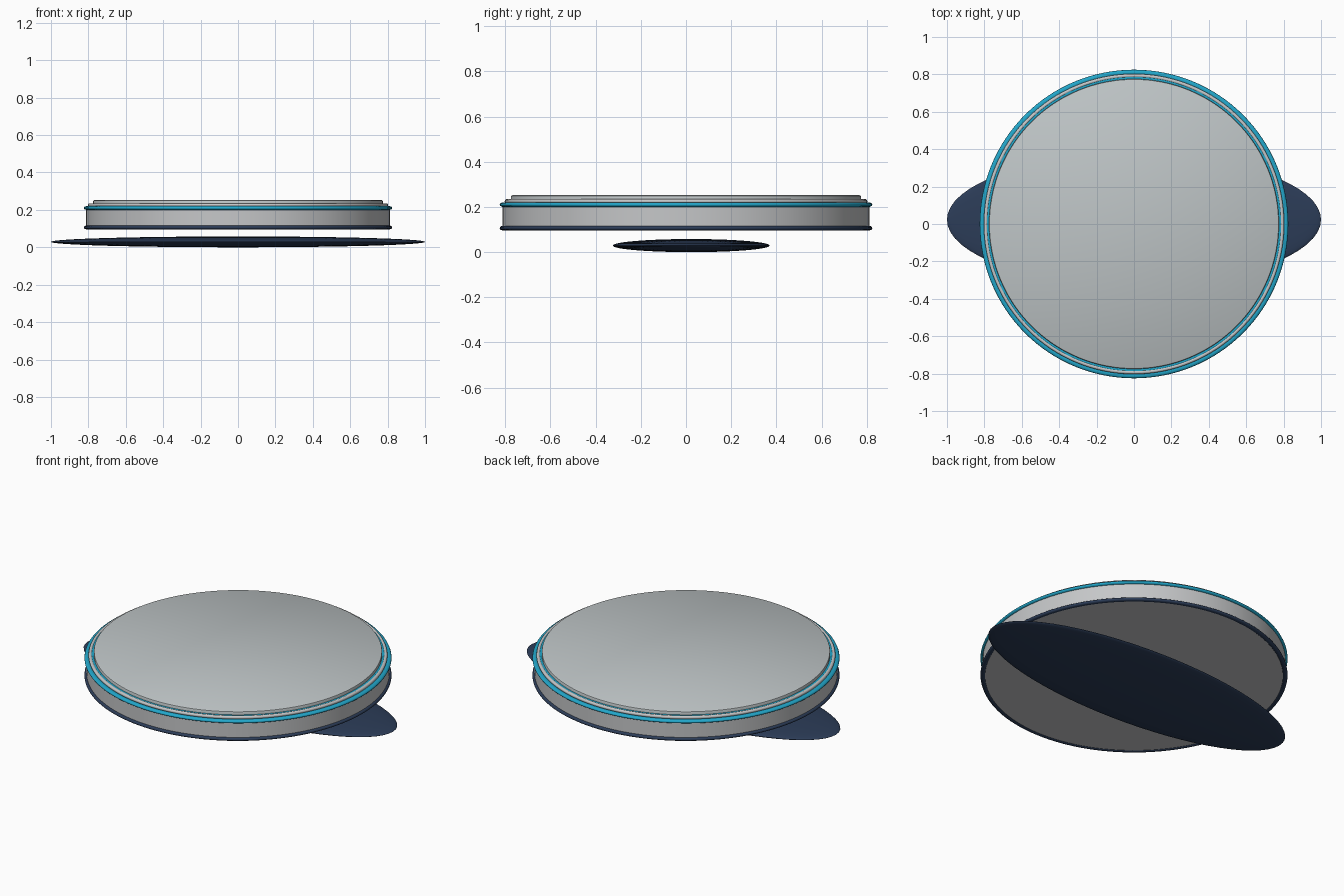
import bpy, bmesh, math

if "Cube" in bpy.data.objects:
    bpy.data.objects.remove(bpy.data.objects["Cube"])


def material(name, rgb):
    m = bpy.data.materials.new(name)
    m.diffuse_color = (*rgb, 1)
    m.use_nodes = True
    m.node_tree.nodes["Principled BSDF"].inputs["Base Color"].default_value = m.diffuse_color
    return m


SILVER = material("silver grey", (0.56, 0.57, 0.58))
PALE = material("pale blue grey", (0.52, 0.56, 0.57))
NAVY = material("dark navy", (0.025, 0.046, 0.098))
CYAN = material("bright cyan", (0.016, 0.39, 0.60))


def finish(obj, name, mat, angle=35):
    obj.name = name
    obj.data.materials.append(mat)
    bpy.ops.object.select_all(action='DESELECT')
    obj.select_set(True)
    bpy.context.view_layer.objects.active = obj
    bpy.ops.object.shade_smooth_by_angle(angle=math.radians(angle))
    return obj


def lathe(name, profile, mat, segments=128):
    """Spin a (radius, z) profile, listed bottom to top, into a capped disc."""
    bm = bmesh.new()
    rings = []
    for r, z in profile:
        rings.append([bm.verts.new((r * math.cos(t), r * math.sin(t), z))
                      for t in (2 * math.pi * i / segments for i in range(segments))])
    for a, b in zip(rings, rings[1:]):
        for i in range(segments):
            j = (i + 1) % segments
            bm.faces.new((a[i], a[j], b[j], b[i]))
    bm.faces.new(rings[0][::-1])
    bm.faces.new(rings[-1])
    mesh = bpy.data.meshes.new(name)
    bm.to_mesh(mesh)
    bm.free()
    obj = bpy.data.objects.new(name, mesh)
    bpy.context.collection.objects.link(obj)
    return finish(obj, name, mat)


def ring(name, radius, z, half_width, half_height, mat):
    """Torus squashed to the given half height."""
    bpy.ops.mesh.primitive_torus_add(major_radius=radius, minor_radius=half_width,
                                     major_segments=128, minor_segments=12)
    obj = bpy.context.object
    for v in obj.data.vertices:
        v.co.z = v.co.z * half_height / half_width + z
    return finish(obj, name, mat, 60)


# Main drum
lathe("body", [(0.813, 0.10), (0.813, 0.212)], SILVER)

# Trim rings around the lower and upper rims
ring("lower_trim", 0.811, 0.106, 0.014, 0.010, NAVY)
ring("upper_trim", 0.809, 0.210, 0.016, 0.010, CYAN)

# Stepped collar under the lid, with a thin inner accent
ring("collar", 0.793, 0.225, 0.010, 0.010, SILVER)
lathe("inner_accent", [(0.788, 0.21), (0.788, 0.232)], CYAN)

# Lid with a softened edge
lathe("lid", [(0.775, 0.21), (0.775, 0.244), (0.773, 0.249), (0.768, 0.252)], PALE)

# Flattened oval base floating below the drum
bpy.ops.mesh.primitive_uv_sphere_add(segments=64, ring_count=32, radius=1)
base = bpy.context.object
for v in base.data.vertices:
    v.co = (v.co.x, v.co.y * 0.347 + 0.023, v.co.z * 0.029 + 0.029)
finish(base, "oval_base", NAVY, 80)
